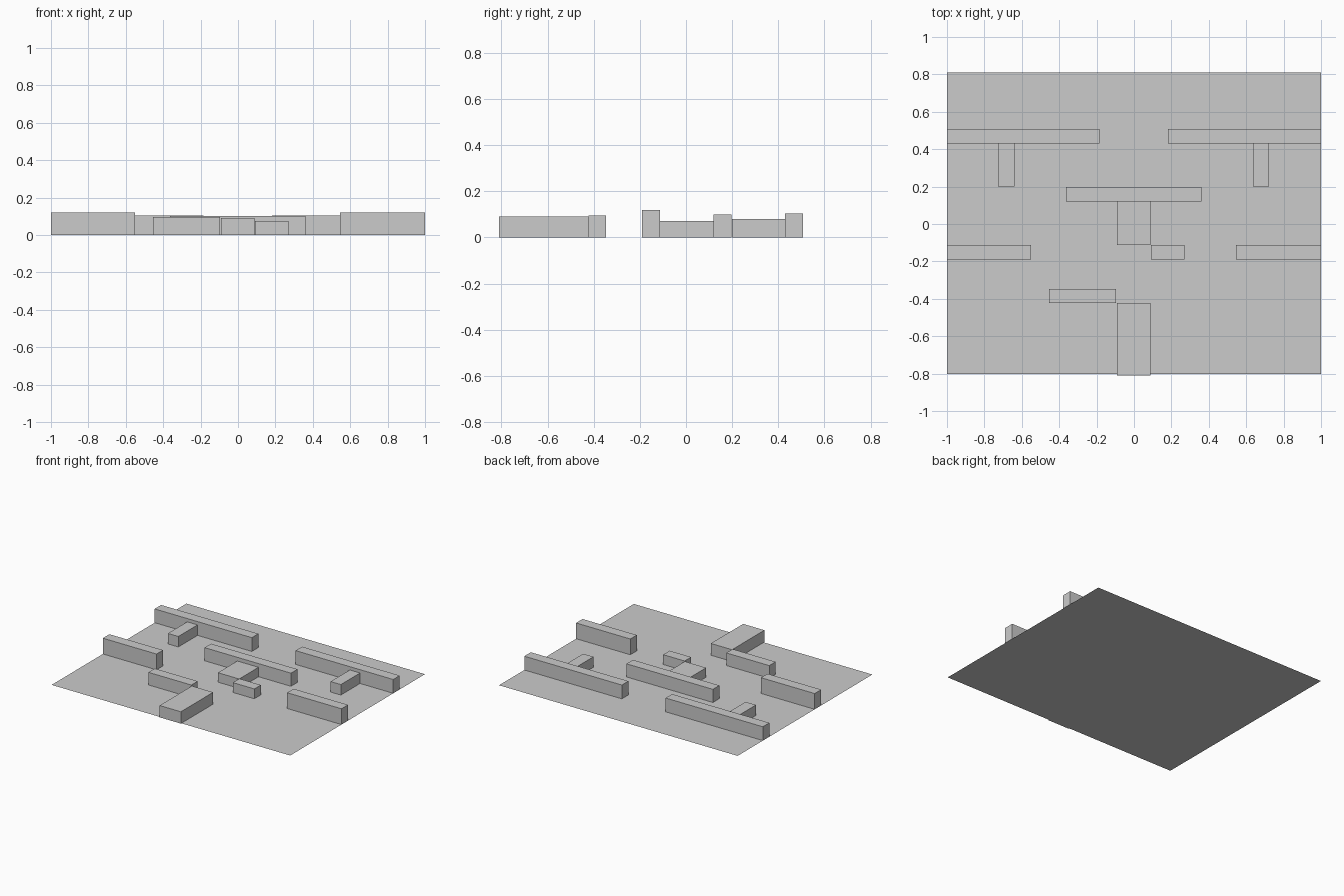
import bpy
import bmesh

if "Cube" in bpy.data.objects:
    bpy.data.objects.remove(bpy.data.objects["Cube"])


def make_object(name, bm):
    mesh = bpy.data.meshes.new(name)
    bm.to_mesh(mesh)
    bm.free()
    obj = bpy.data.objects.new(name, mesh)
    bpy.context.collection.objects.link(obj)
    return obj


def block(name, x0, x1, y0, y1, height, base=0.0005):
    """Upright box given by its footprint and top height."""
    bm = bmesh.new()
    bmesh.ops.create_cube(bm, size=1)
    for v in bm.verts:
        v.co.x = x1 if v.co.x > 0 else x0
        v.co.y = y1 if v.co.y > 0 else y0
        v.co.z = height if v.co.z > 0 else base
    return make_object(name, bm)


# Thin ground sheet
bm = bmesh.new()
bmesh.ops.create_grid(bm, x_segments=1, y_segments=1, size=1)
for v in bm.verts:
    v.co.y = 0.81 if v.co.y > 0 else -0.803
make_object("ground_sheet", bm)

# Back walls and the short stubs in front of them
block("back_wall_left", -1.0, -0.185, 0.43, 0.508, 0.105)
block("back_wall_right", 0.182, 1.0, 0.43, 0.508, 0.105)
block("back_stub_left", -0.727, -0.64, 0.2, 0.43, 0.08)
block("back_stub_right", 0.636, 0.722, 0.2, 0.43, 0.08)

# Centre wall with its stem and side foot
block("centre_wall", -0.364, 0.36, 0.12, 0.198, 0.1)
block("centre_stem", -0.09, 0.088, -0.112, 0.12, 0.072)
block("centre_foot", 0.09, 0.27, -0.19, -0.112, 0.075)

# Side walls
block("side_wall_left", -1.0, -0.55, -0.19, -0.112, 0.12)
block("side_wall_right", 0.545, 1.0, -0.19, -0.112, 0.12)

# Front wall and entrance block
block("front_wall", -0.455, -0.095, -0.423, -0.347, 0.096)
block("front_block", -0.09, 0.088, -0.81, -0.423, 0.09)
